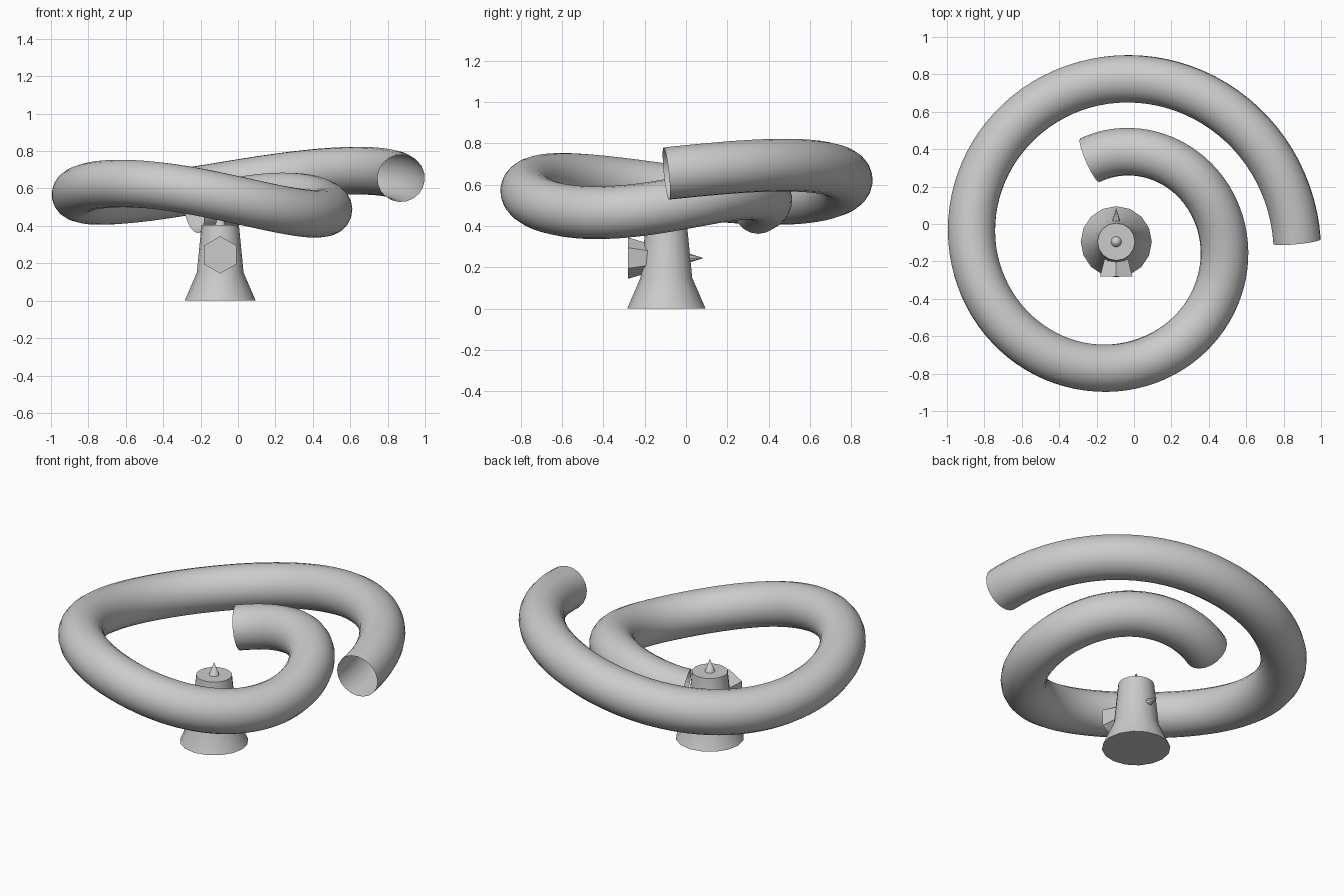
import bpy
import math
from mathutils import Vector

cube = bpy.data.objects.get("Cube")
if cube:
    bpy.data.objects.remove(cube)

grey = bpy.data.materials.new("plain grey")
grey.use_nodes = True
colour = (0.6, 0.6, 0.6, 1)
grey.diffuse_color = colour
grey.node_tree.nodes["Principled BSDF"].inputs["Base Color"].default_value = colour

AXIS = Vector((-0.095, -0.095, 0))   # vertical axis of the pedestal and spiral


def finish(obj, name, angle=None):
    obj.name = name
    obj.data.materials.clear()
    obj.data.materials.append(grey)
    bpy.ops.object.select_all(action="DESELECT")
    obj.select_set(True)
    bpy.context.view_layer.objects.active = obj
    if angle:
        bpy.ops.object.shade_smooth_by_angle(angle=math.radians(angle))


def cone(name, sides, r1, r2, start, end, angle=None, spin=0):
    """Cone or frustum from start to end, both relative to the axis."""
    a, b = Vector(start), Vector(end)
    bpy.ops.mesh.primitive_cone_add(vertices=sides, radius1=r1, radius2=r2, depth=(b - a).length)
    obj = bpy.context.object
    obj.rotation_mode = "QUATERNION"
    turn = Vector((0, 0, 1)).rotation_difference(b - a)
    obj.rotation_quaternion = turn
    obj.location = AXIS + (a + b) / 2
    if spin:
        obj.rotation_quaternion = turn @ Vector((0, 1, 0)).rotation_difference(
            Vector((math.sin(spin), math.cos(spin), 0)))
    finish(obj, name, angle)
    return obj


# Pedestal: flared foot and tapered column turned from one profile
SIDES = 16
profile = [(0.19, 0), (0.125, 0.15), (0.1, 0.405)]
verts = [AXIS + Vector((r * math.cos(math.tau * i / SIDES), r * math.sin(math.tau * i / SIDES), z))
         for r, z in profile for i in range(SIDES)]
faces = [(k * SIDES + i, k * SIDES + (i + 1) % SIDES,
          (k + 1) * SIDES + (i + 1) % SIDES, (k + 1) * SIDES + i)
         for k in range(len(profile) - 1) for i in range(SIDES)]
faces += [tuple(reversed(range(SIDES))), tuple(range(2 * SIDES, 3 * SIDES))]
mesh = bpy.data.meshes.new("pedestal")
mesh.from_pydata(verts, [], faces)
pedestal = bpy.data.objects.new("pedestal", mesh)
bpy.context.collection.objects.link(pedestal)
finish(pedestal, "pedestal", 30)

# Fittings on the pedestal
cone("top_point", 16, 0.03, 0, (0, 0, 0.4), (0, 0, 0.48), 40)
cone("front_hexagon", 6, 0.07, 0.1, (0, -0.085, 0.245), (0, -0.185, 0.245))
cone("back_spike", 8, 0.025, 0, (0, 0.1, 0.245), (0, 0.18, 0.245))

# Spiral tube: an open, wavy, slowly rising coil
STEPS = 120
START, END = 108, -360
curve = bpy.data.curves.new("spiral_tube", "CURVE")
curve.dimensions = "3D"
curve.bevel_depth = 0.1275
curve.bevel_resolution = 8
path = curve.splines.new("POLY")
path.points.add(STEPS)
for i, point in enumerate(path.points):
    t = i / STEPS
    deg = START + (END - START) * t
    a = math.radians(deg)
    r = 0.458 + 0.509 * t
    z = 0.494 + (54 - deg) * 0.00037 + 0.063 * math.cos((a - math.radians(54)) * 360 / 185.5)
    z += 0.03 * max(0, (deg - 54) / 54) ** 2
    point.co = (AXIS.x + r * math.cos(a), AXIS.y + r * math.sin(a), z, 1)
holder = bpy.data.objects.new("spiral_path", curve)
bpy.context.collection.objects.link(holder)
tube_mesh = bpy.data.meshes.new_from_object(
    holder.evaluated_get(bpy.context.evaluated_depsgraph_get()))
bpy.data.objects.remove(holder)
tube = bpy.data.objects.new("spiral_tube", tube_mesh)
bpy.context.collection.objects.link(tube)
finish(tube, "spiral_tube", 40)
